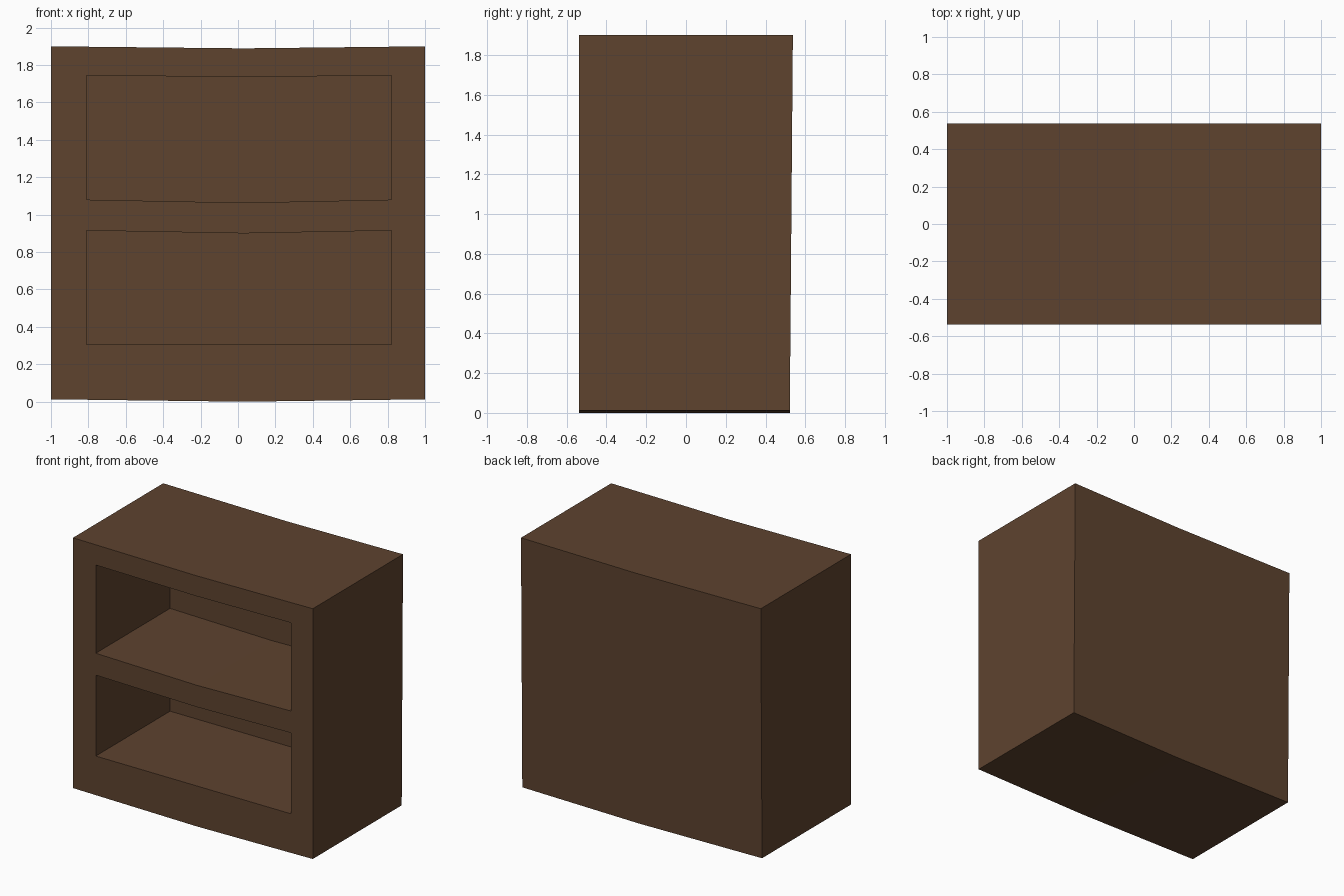
import bpy, bmesh

if "Cube" in bpy.data.objects:
    bpy.data.objects.remove(bpy.data.objects["Cube"])

# Dark wood colour
wood = bpy.data.materials.new("dark brown wood")
wood.diffuse_color = (0.112, 0.056, 0.028, 1)
wood.use_nodes = True
wood.node_tree.nodes["Principled BSDF"].inputs["Base Color"].default_value = wood.diffuse_color

XS = [-1.0, -0.81, 0.03, 0.82, 1.0]                  # columns
ROWS = [(0.013, 0.013), (0.305, 0.0), (0.915, 0.015),  # row height, sag at middle
        (1.08, 0.016), (1.745, 0.01), (1.90, 0.011)]
OUTER = (0, 5)
FRONT, RECESS = -0.5375, 0.348


def height(i, j):
    z, sag = ROWS[j]
    edge = 0.2 if j in OUTER else 0.0
    return z - sag * (0, edge, 1, edge, 0)[i]


def back_y(z):
    # back leans very slightly outward towards the top
    return 0.522 + 0.0155 * z / 1.9


bm = bmesh.new()
cache = {}


def vert(i, j, layer):
    key = (i, j, layer)
    if key not in cache:
        z = height(i, j)
        y = {"front": FRONT, "recess": RECESS, "back": back_y(z)}[layer]
        cache[key] = bm.verts.new((XS[i], y, z))
    return cache[key]


def quad(*keys):
    bm.faces.new([vert(*k) for k in keys])


def strip(a, b, near, far):
    # wall running from one layer to another along a grid edge
    quad((*a, near), (*b, near), (*b, far), (*a, far))


NX, NZ = len(XS) - 1, len(ROWS) - 1
for i in range(NX):
    for j in range(NZ):
        corners = [(i, j), (i + 1, j), (i + 1, j + 1), (i, j + 1)]
        is_hole = i in (1, 2) and j in (1, 3)
        # face frame, or the rear panel of a shelf compartment
        quad(*[(*c, "recess" if is_hole else "front") for c in corners])
        quad(*[(*c, "back") for c in reversed(corners)])

# Compartment floors, ceilings and sides
for j in (1, 3):
    for i in (1, 2):
        strip((i, j), (i + 1, j), "front", "recess")
        strip((i + 1, j + 1), (i, j + 1), "front", "recess")
    strip((1, j + 1), (1, j), "front", "recess")
    strip((3, j), (3, j + 1), "front", "recess")

# Outer top, bottom and sides
for i in range(NX):
    strip((i + 1, 0), (i, 0), "front", "back")
    strip((i, NZ), (i + 1, NZ), "front", "back")
for j in range(NZ):
    strip((0, j), (0, j + 1), "front", "back")
    strip((NX, j + 1), (NX, j), "front", "back")

bmesh.ops.recalc_face_normals(bm, faces=bm.faces)
mesh = bpy.data.meshes.new("bookcase")
bm.to_mesh(mesh)
bm.free()
mesh.materials.append(wood)
bookcase = bpy.data.objects.new("bookcase", mesh)
bpy.context.collection.objects.link(bookcase)
